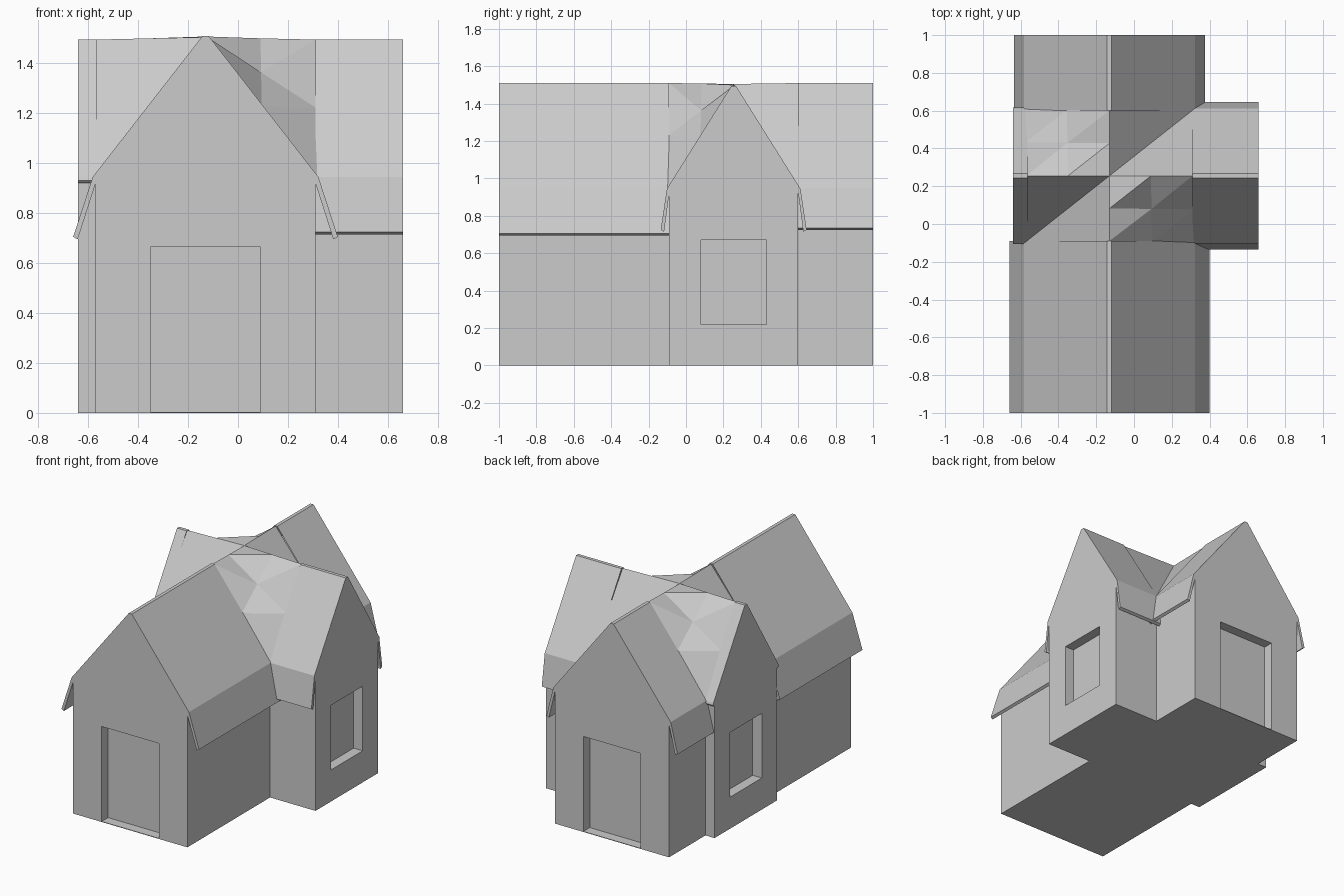
import bpy, bmesh
from mathutils import Vector

if "Cube" in bpy.data.objects:
    bpy.data.objects.remove(bpy.data.objects["Cube"])

CX, CY = -0.13, 0.255          # centre lines of the two crossing wings
WX, WY = 0.44, 0.345           # half widths of their walls


def make_object(name, bm):
    me = bpy.data.meshes.new(name)
    bm.to_mesh(me)
    bm.free()
    ob = bpy.data.objects.new(name, me)
    bpy.context.collection.objects.link(ob)
    return ob


def gable_profile(w, ridge, tip, tip_z, in_w=0.018):
    """Wall + folded roof with thin overhanging eaves, mirrored about 0."""
    half = [(w, 0), (w, 0.92), (tip - in_w, tip_z - 0.01), (tip, tip_z),
            (w + 0.012, 0.945), (0.012, ridge)]
    return half + [(-s, z) for s, z in reversed(half)]


def wing(name, axis, outer, inner, profile, opening, depth=0.07):
    """Extrude a gable profile, cut a recess in its end, open its inner end."""
    def pt(s, along, z):
        return Vector((CX + s, along, z)) if axis == 1 else Vector((along, CY + s, z))

    def prism(pts, a, b):
        bm = bmesh.new()
        f = bm.faces.new([bm.verts.new(pt(s, a, z)) for s, z in pts])
        r = bmesh.ops.extrude_face_region(bm, geom=[f])
        bmesh.ops.translate(bm, vec=pt(0, b, 0) - pt(0, a, 0),
                            verts=[v for v in r["geom"] if isinstance(v, bmesh.types.BMVert)])
        bmesh.ops.recalc_face_normals(bm, faces=bm.faces)
        return bm

    ob = make_object(name, prism(profile, outer, inner))
    s0, s1, z0, z1 = opening
    sign = 1 if inner > outer else -1
    cutter = make_object(name + "_cutter", prism(
        [(s0, z0), (s1, z0), (s1, z1), (s0, z1)], outer - sign * 0.1, outer + sign * depth))
    cutter.hide_render = True
    mod = ob.modifiers.new("recess", "BOOLEAN")
    mod.operation, mod.solver, mod.object = "DIFFERENCE", "EXACT", cutter
    bpy.context.view_layer.objects.active = ob
    bpy.ops.object.modifier_apply(modifier=mod.name)
    bpy.data.objects.remove(cutter)
    # remove the hidden inner end
    bm = bmesh.new()
    bm.from_mesh(ob.data)
    ends = [f for f in bm.faces if all(abs(v.co[axis] - inner) < 1e-4 for v in f.verts)]
    bmesh.ops.delete(bm, geom=ends, context="FACES")
    bm.to_mesh(ob.data)
    bm.free()


def roof_quarter(name, sx, sy, n, saddle):
    """Warped roof patch between the two ridges."""
    a = Vector((CX + sx * (WX + 0.01), CY + sy * (WY + 0.01), 0.945))
    b = Vector((CX, CY + sy * WY, 1.51))
    c = Vector((CX, CY, 1.505))
    d = Vector((CX + sx * WX, CY, 1.495))
    bm = bmesh.new()
    g = [[bm.verts.new(a.lerp(b, i / n).lerp(d.lerp(c, i / n), j / n))
          for j in range(n + 1)] for i in range(n + 1)]
    for i in range(n):
        for j in range(n):
            p, q, r, s = g[i][j], g[i + 1][j], g[i + 1][j + 1], g[i][j + 1]
            for tri in ([(p, q, s), (q, r, s)] if saddle else [(p, q, r), (p, r, s)]):
                bm.faces.new(tri)
    bm.normal_update()
    for f in bm.faces:
        if f.normal.z < 0:
            f.normal_flip()
    make_object(name, bm)


door = (-0.22, 0.22, 0.004, 0.665)
window = (-0.175, 0.175, 0.22, 0.67)

# Four wings
wing("front_wing", 1, -1.0, CY - WY, gable_profile(WX, 1.51, 0.53, 0.705), door)
wing("back_wing", 1, 1.0, CY + WY, gable_profile(WX, 1.51, 0.505, 0.735), door)
wing("right_wing", 0, 0.66, CX + WX, gable_profile(WY, 1.495, 0.39, 0.725), window)
wing("left_wing", 0, -0.64, -0.565, gable_profile(WY, 1.495, 0.362, 0.93, 0.01), window)

# Roof patches at the crossing
roof_quarter("roof_front_right", 1, -1, 2, True)
roof_quarter("roof_back_left", -1, 1, 2, True)
roof_quarter("roof_back_right", 1, 1, 1, False)
roof_quarter("roof_front_left", -1, -1, 1, False)

# Floor under the crossing
bm = bmesh.new()
bm.faces.new([bm.verts.new((CX + x * WX, CY + y * WY, 0))
              for x, y in ((-1, -1), (-1, 1), (1, 1), (1, -1))])
make_object("crossing_floor", bm)
